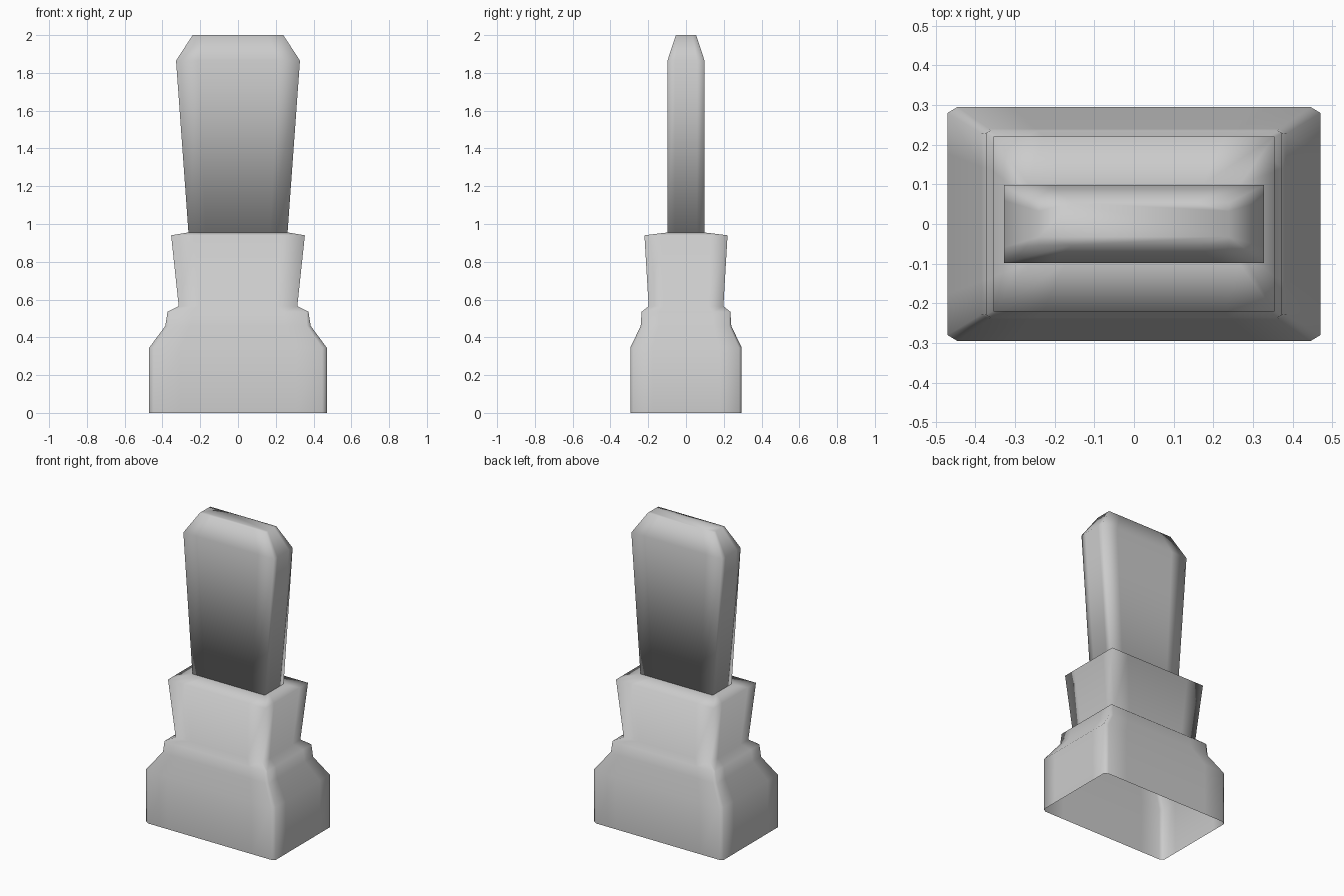
import bpy, bmesh

cube = bpy.data.objects.get("Cube")
if cube:
    bpy.data.objects.remove(cube, do_unlink=True)

# Single plain grey
grey = bpy.data.materials.new("plain grey")
grey.use_nodes = True
colour = (0.6, 0.6, 0.6, 1)
grey.diffuse_color = colour
grey.node_tree.nodes["Principled BSDF"].inputs["Base Color"].default_value = colour


def ring(bm, z, hx, hy, cut):
    """Rectangular loop with support points on each side and cut corners."""
    cx, cy = cut, cut * 0.6
    quarter = [(hx, hy * 0.6), (hx, hy - cy), (hx - cx, hy), (hx * 0.65, hy)]
    pts = quarter + [(-x, y) for x, y in reversed(quarter)]
    pts += [(-x, -y) for x, y in pts]
    return [bm.verts.new((x, y, z)) for x, y in pts]


def loft(name, sections, close_bottom):
    """Join rectangular sections (z, half width, half depth, corner cut)."""
    bm = bmesh.new()
    loops = [ring(bm, *s) for s in sections]
    for a, b in zip(loops, loops[1:]):
        for i in range(len(a)):
            j = (i + 1) % len(a)
            bm.faces.new((a[i], a[j], b[j], b[i]))
    bm.faces.new(loops[-1])
    if close_bottom:
        bm.faces.new(list(reversed(loops[0])))
    bmesh.ops.remove_doubles(bm, verts=bm.verts[:], dist=0.0005)
    bmesh.ops.recalc_face_normals(bm, faces=bm.faces[:])
    for f in bm.faces:
        f.smooth = True
    mesh = bpy.data.meshes.new(name)
    bm.to_mesh(mesh)
    bm.free()
    mesh.materials.append(grey)
    obj = bpy.data.objects.new(name, mesh)
    bpy.context.collection.objects.link(obj)
    return obj


# Hollow base, shoulder, ledge and flared collar as one skin
loft("base_and_collar", [
    (0.00, 0.47, 0.295, 0.025),
    (0.345, 0.47, 0.295, 0.025),
    (0.46, 0.385, 0.24, 0.02),
    (0.535, 0.373, 0.235, 0.01),
    (0.565, 0.314, 0.198, 0),
    (0.94, 0.354, 0.22, 0),
    (0.955, 0.265, 0.099, 0),
], close_bottom=False)

# Upright tapered blade with bevelled tip
loft("blade", [
    (0.95, 0.262, 0.098, 0),
    (1.865, 0.328, 0.098, 0),
    (2.00, 0.24, 0.054, 0),
], close_bottom=True)
